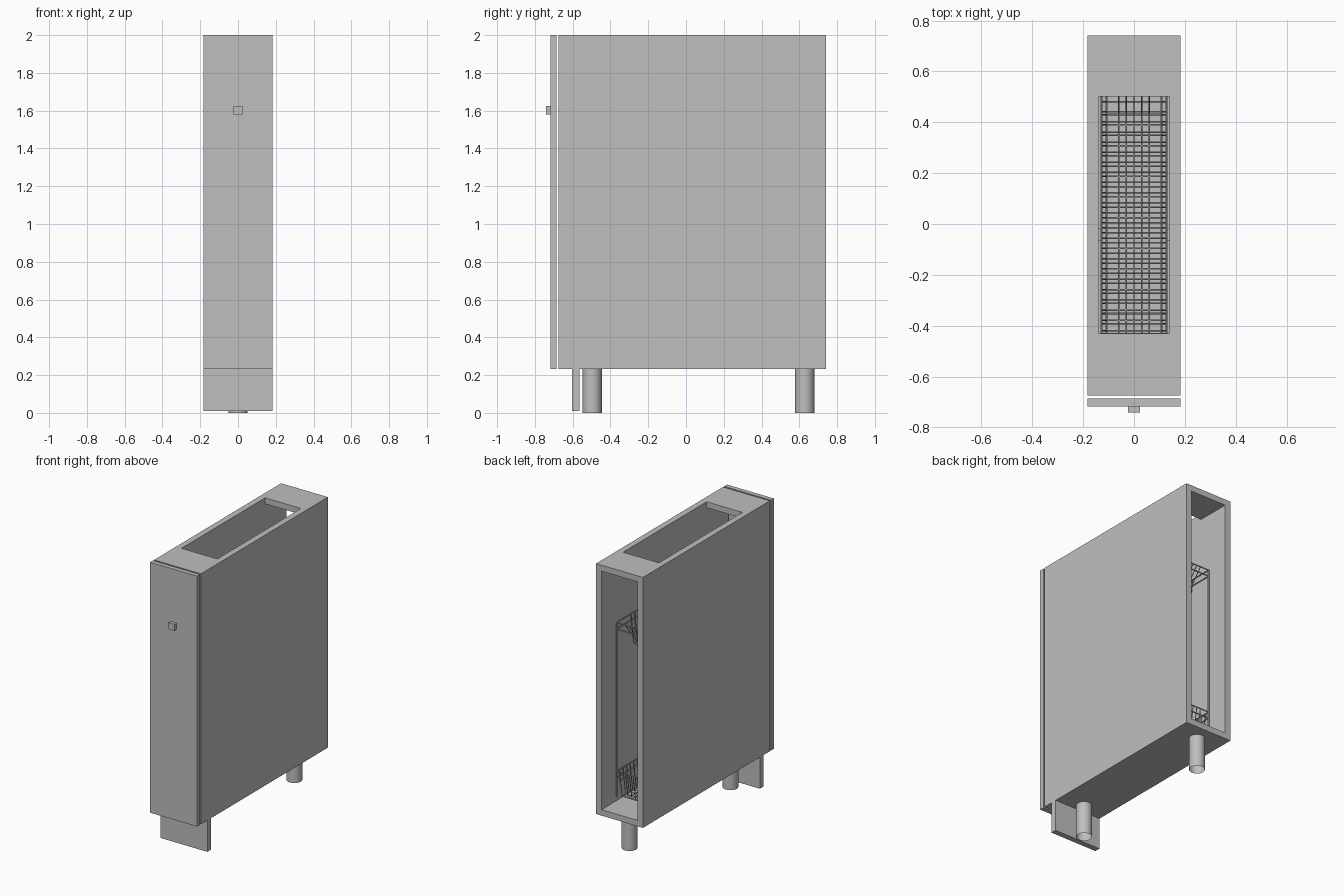
import bpy
import bmesh
from mathutils import Vector

if "Cube" in bpy.data.objects:
    bpy.data.objects.remove(bpy.data.objects["Cube"])

grey = bpy.data.materials.new("light_grey")
grey.use_nodes = True
grey.diffuse_color = (0.52, 0.52, 0.52, 1)
grey.node_tree.nodes["Principled BSDF"].inputs["Base Color"].default_value = (0.52, 0.52, 0.52, 1)


def finish(name, bm):
    mesh = bpy.data.meshes.new(name)
    bm.to_mesh(mesh)
    bm.free()
    mesh.materials.append(grey)
    obj = bpy.data.objects.new(name, mesh)
    bpy.context.collection.objects.link(obj)
    return obj


def box(name, x, y, z):
    """Box spanning the (low, high) pairs x, y and z."""
    bm = bmesh.new()
    bmesh.ops.create_cube(bm, size=1)
    for v in bm.verts:
        v.co = [lo + (c + 0.5) * (hi - lo) for c, (lo, hi) in zip(v.co, (x, y, z))]
    return finish(name, bm)


def rod(bm, a, b, r=0.004):
    """Thin six-sided wire from a to b."""
    a, b = Vector(a), Vector(b)
    d = b - a
    made = bmesh.ops.create_cone(bm, cap_ends=True, segments=6, radius1=r, radius2=r, depth=d.length)
    turn = Vector((0, 0, 1)).rotation_difference(d)
    for v in made["verts"]:
        v.co = turn @ v.co + (a + b) / 2


def loop(bm, hx, y0, y1, z):
    pts = [(-hx, y0, z), (hx, y0, z), (hx, y1, z), (-hx, y1, z)]
    for i in range(4):
        rod(bm, pts[i], pts[(i + 1) % 4])


W, IN = 0.183, 0.14            # outer and inner half widths
FRONT, BACK = -0.674, 0.742
BASE, TOP, T = 0.232, 2.0, 0.042

# Carcass
box("right_side_panel", (-W, -IN), (FRONT, BACK), (BASE, TOP))
box("left_side_panel", (IN, W), (FRONT, BACK), (BASE, TOP))
box("bottom_panel", (-IN, IN), (FRONT, BACK), (BASE, BASE + T))
box("front_top_rail", (-IN, IN), (FRONT, -0.43), (TOP - T, TOP))
box("back_top_rail", (-IN, IN), (0.502, BACK), (TOP - T, TOP))

# Door, knob and plinth
box("door", (-W, W), (-0.718, -0.686), (BASE, TOP))
box("knob", (-0.023, 0.023), (-0.742, -0.718), (1.58, 1.626))
box("plinth", (-W, W), (-0.603, -0.563), (0.01, BASE))

# Round open-ended legs
for name, y in (("front_leg", -0.497), ("back_leg", 0.628)):
    bm = bmesh.new()
    bmesh.ops.create_cone(bm, cap_ends=False, segments=32, radius1=0.051, radius2=0.051, depth=BASE)
    bmesh.ops.translate(bm, verts=bm.verts, vec=(0, y, BASE / 2))
    for f in bm.faces:
        f.smooth = True
    finish(name, bm)

# Wire baskets
Y0, Y1, RIM = -0.62, 0.59, 0.128


def basket(name, rim_z, floor_z, slope):
    bm = bmesh.new()
    floor_x, f0, f1 = 0.108, Y0 + slope, Y1 - slope
    for drop in (0, 0.045):
        loop(bm, RIM, Y0, Y1, rim_z - drop)
    loop(bm, floor_x, f0, f1, floor_z)
    # Cross wires that rise up both sides
    count = round((f1 - f0) / 0.04)
    for i in range(count + 1):
        y = f0 + (f1 - f0) * i / count
        rod(bm, (-floor_x, y, floor_z), (floor_x, y, floor_z), 0.003)
        for s in (-1, 1):
            rod(bm, (s * floor_x, y, floor_z), (s * RIM, y, rim_z), 0.003)
    # Lengthwise wires that rise up both ends
    for i in range(-2, 3):
        x = i * 0.03
        rod(bm, (x, f0, floor_z), (x, f1, floor_z), 0.003)
        rod(bm, (x, f0, floor_z), (x, Y0, rim_z), 0.003)
        rod(bm, (x, f1, floor_z), (x, Y1, rim_z), 0.003)
    finish(name, bm)


basket("upper_basket", 1.54, 1.34, 0.16)
basket("lower_basket", 0.49, 0.31, 0.03)

# Upright wires joining the baskets
bm = bmesh.new()
for s in (-1, 1):
    for y in (Y0, Y1):
        rod(bm, (s * RIM, y, 0.31), (s * RIM, y, 1.54), 0.005)
finish("basket_frame", bm)

# Slide brackets on the side walls
for name, s in (("right_bracket", -1), ("left_bracket", 1)):
    box(name, sorted((s * 0.124, s * IN)), (-0.065, -0.015), (0.45, 0.49))
